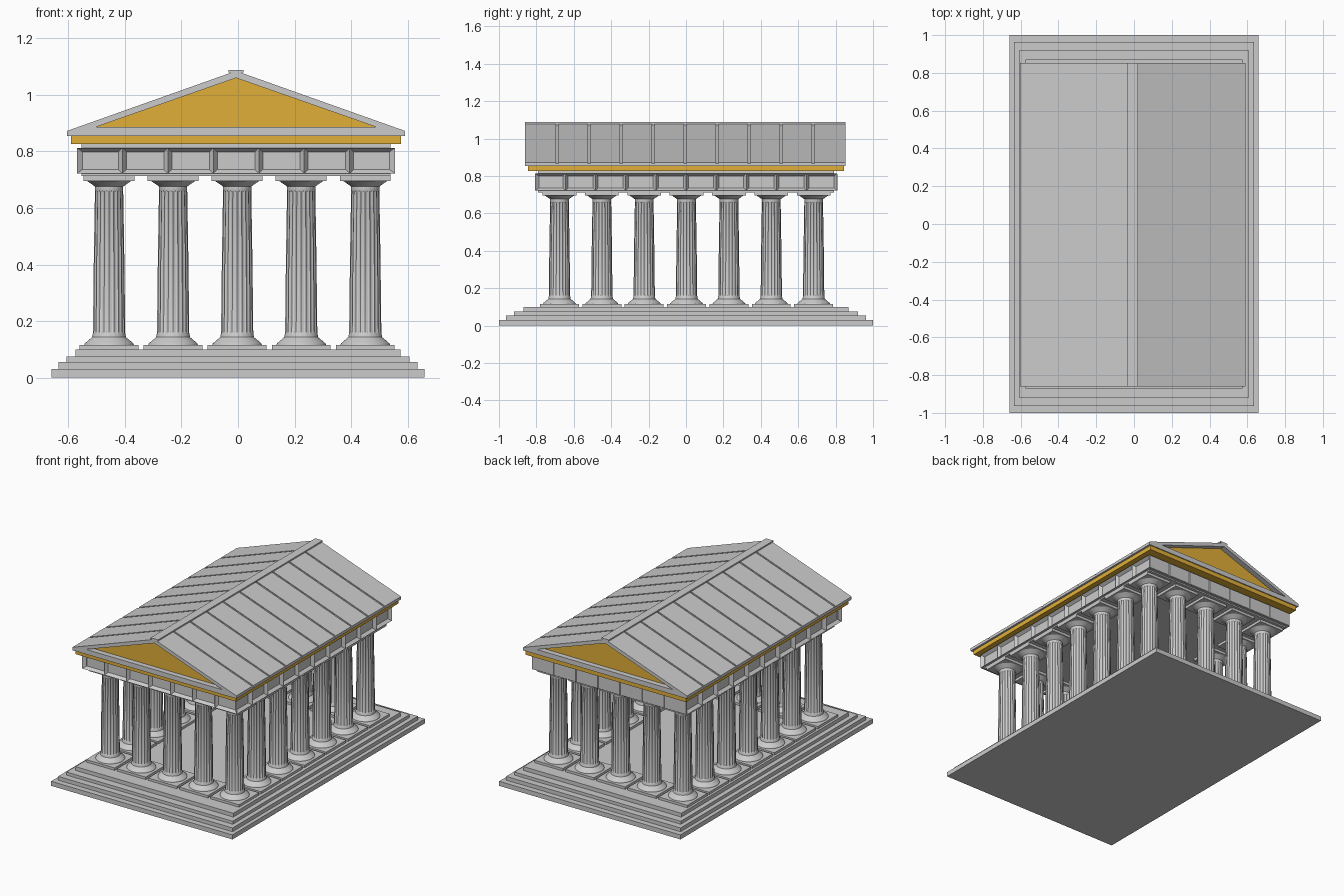
import bpy, bmesh, math
from mathutils import Matrix, Vector

if "Cube" in bpy.data.objects:
    bpy.data.objects.remove(bpy.data.objects["Cube"])

CX = -0.007          # upper part sits slightly left of centre
CY = -0.004

gold = bpy.data.materials.new("gold")
gold.diffuse_color = (0.75, 0.43, 0.04, 1)
gold.use_nodes = True
gold.node_tree.nodes["Principled BSDF"].inputs["Base Color"].default_value = gold.diffuse_color


def finish(name, bm, mat=None):
    bmesh.ops.recalc_face_normals(bm, faces=bm.faces)
    me = bpy.data.meshes.new(name)
    bm.to_mesh(me)
    bm.free()
    ob = bpy.data.objects.new(name, me)
    bpy.context.collection.objects.link(ob)
    if mat:
        me.materials.append(mat)
    return ob


def add_box(bm, x0, x1, y0, y1, z0, z1):
    m = Matrix.Translation(((x0 + x1) / 2, (y0 + y1) / 2, (z0 + z1) / 2))
    bmesh.ops.create_cube(bm, size=1, matrix=m @ Matrix.Diagonal((x1 - x0, y1 - y0, z1 - z0, 1)))


def box(name, hx, hy, z0, z1, mat=None, cx=0, cy=0):
    bm = bmesh.new()
    add_box(bm, cx - hx, cx + hx, cy - hy, cy + hy, z0, z1)
    return finish(name, bm, mat)


def add_prism(bm, profile, y0, y1):
    """Extrude an x-z profile along y."""
    f = bm.faces.new([bm.verts.new((x + CX, y0, z)) for x, z in profile])
    ext = bmesh.ops.extrude_face_region(bm, geom=[f])["geom"]
    bmesh.ops.translate(bm, vec=(0, y1 - y0, 0),
                        verts=[v for v in ext if isinstance(v, bmesh.types.BMVert)])


# stepped base
steps = [(0.66, 1.0, 0, 0.03), (0.635, 0.963, 0.03, 0.055),
         (0.606, 0.92, 0.055, 0.075), (0.575, 0.87, 0.075, 0.10)]
for i, (hx, hy, z0, z1) in enumerate(steps):
    box(f"step_{i + 1}", hx, hy, z0, z1)

# column mesh: plinth, flared foot, fluted shaft, flared capital, abacus
FLUTES, PER = 20, 4
SEG = FLUTES * PER
profile = [(0.088, 0.115, 0), (0.086, 0.121, 0), (0.060, 0.143, 0), (0.057, 0.158, 0),
           (0.057, 0.162, 0.004), (0.054, 0.42, 0.004), (0.050, 0.658, 0.004),
           (0.050, 0.662, 0), (0.050, 0.676, 0), (0.058, 0.682, 0), (0.080, 0.697, 0)]
bm = bmesh.new()
rings = []
for r, z, d in profile:
    ring = []
    for k in range(SEG):
        a = 2 * math.pi * k / SEG
        rr = r - d * math.sin(math.pi * (k % PER) / PER)
        ring.append(bm.verts.new((rr * math.cos(a), rr * math.sin(a), z)))
    rings.append(ring)
for lo, hi in zip(rings, rings[1:]):
    for k in range(SEG):
        n = (k + 1) % SEG
        bm.faces.new((lo[k], lo[n], hi[n], hi[k]))
bm.faces.new(rings[0])
bm.faces.new(rings[-1])
add_box(bm, -0.104, 0.104, -0.104, 0.104, 0.10, 0.116)
add_box(bm, -0.09, 0.09, -0.09, 0.09, 0.696, 0.715)
column = finish("column", bm)
bpy.context.view_layer.objects.active = column
column.select_set(True)
bpy.ops.object.shade_smooth_by_angle(angle=math.radians(28))

# columns stand around the perimeter only
spots = [(i, j) for i in range(5) for j in range(7) if i in (0, 4) or j in (0, 6)]
for n, (i, j) in enumerate(spots):
    ob = column if n == 0 else column.copy()
    if n:
        bpy.context.collection.objects.link(ob)
    ob.location = ((i - 2) * 0.2265 - 0.003, (j - 3) * 0.2265 + 0.003, 0)

# entablature core, and thin bands below and above the frieze
HX, HY, Z0, Z1 = 0.563, 0.806, 0.722, 0.813
box("entablature_core", HX - 0.022, HY - 0.022, 0.715, 0.826, None, CX, 0)
box("lower_band", HX - 0.016, HY - 0.016, 0.713, 0.722, None, CX, 0)
box("upper_band", HX - 0.016, HY - 0.016, 0.813, 0.826, None, CX, 0)


def frieze(name, half, dist, count, angle, recessed=True):
    """Wall of coffered panels, facing -y before rotation."""
    bm = bmesh.new()
    xs = [-half + 2 * half * k / count for k in range(count + 1)]
    lo = [bm.verts.new((x, -dist, Z0)) for x in xs]
    hi = [bm.verts.new((x, -dist, Z1)) for x in xs]
    cells = [bm.faces.new((lo[k], lo[k + 1], hi[k + 1], hi[k])) for k in range(count)]
    bottom_top = [(lo, Z0), (hi, Z1)]
    for row, z in bottom_top:      # return edges towards the core
        bm.faces.new((row[0], row[-1], bm.verts.new((half - 0.03, -dist + 0.03, z)),
                      bm.verts.new((-half + 0.03, -dist + 0.03, z))))
    if recessed:
        bmesh.ops.inset_individual(bm, faces=cells, thickness=0.013)
        bmesh.ops.inset_individual(bm, faces=cells, thickness=0.020, depth=-0.02)
    else:
        bmesh.ops.inset_individual(bm, faces=cells, thickness=0.033)
        bmesh.ops.inset_individual(bm, faces=cells, thickness=0.004, depth=0.004)
    bm.transform(Matrix.Translation((CX, 0, 0)) @ Matrix.Rotation(angle, 4, 'Z'))
    me = bpy.data.meshes.new(name)
    bm.to_mesh(me)
    bm.free()
    bpy.context.collection.objects.link(bpy.data.objects.new(name, me))


frieze("front_frieze", HX, HY, 7, 0)
frieze("back_frieze", HX, HY, 7, math.pi, False)
frieze("right_frieze", HY, HX, 10, math.pi / 2)
frieze("left_frieze", HY, HX, 10, -math.pi / 2)

# gold cornice
box("gold_cornice", 0.584, 0.845, 0.826, 0.854, gold, CX, 0)

# roof shell: hollow gable tube made of two halves
Y0, Y1 = CY - 0.856, CY + 0.856
T = 0.006            # roof sheet thickness
bm = bmesh.new()
for s in (-1, 1):
    add_prism(bm, [(s * x, z) for x, z in
                   [(0.597, 0.854), (0.597, 0.873 - T), (0, 1.085 - T), (0, 1.06),
                    (0.497, 0.886), (0, 0.886), (0, 0.854)]], Y0, Y1)
finish("roof_shell", bm)

# roof sheets with narrow seams between them
bm = bmesh.new()
pitch, gap = (Y1 - Y0) / 10, 0.012
for s in (-1, 1):
    for k in range(10):
        a = Y0 + k * pitch + (gap / 2 if k else 0)
        b = Y0 + (k + 1) * pitch - (gap / 2 if k < 9 else 0)
        add_prism(bm, [(s * 0.597, 0.873 - T), (s * 0.597, 0.873),
                       (0, 1.085), (0, 1.085 - T)], a, b)
finish("roof_sheets", bm)

# gold tympanum set back at both ends
bm = bmesh.new()
add_prism(bm, [(-0.50, 0.885), (0.50, 0.885), (0, 1.061)], Y0 + 0.035, Y1 - 0.035)
finish("tympanum", bm, gold)

# ridge cap
bm = bmesh.new()
add_prism(bm, [(-0.027, 1.08), (0.027, 1.08), (0.027, 1.089), (-0.027, 1.089)], Y0, Y1)
add_prism(bm, [(-0.02, 1.07), (0.02, 1.07), (0.02, 1.08), (-0.02, 1.08)], Y0, Y1)
finish("ridge_cap", bm)
